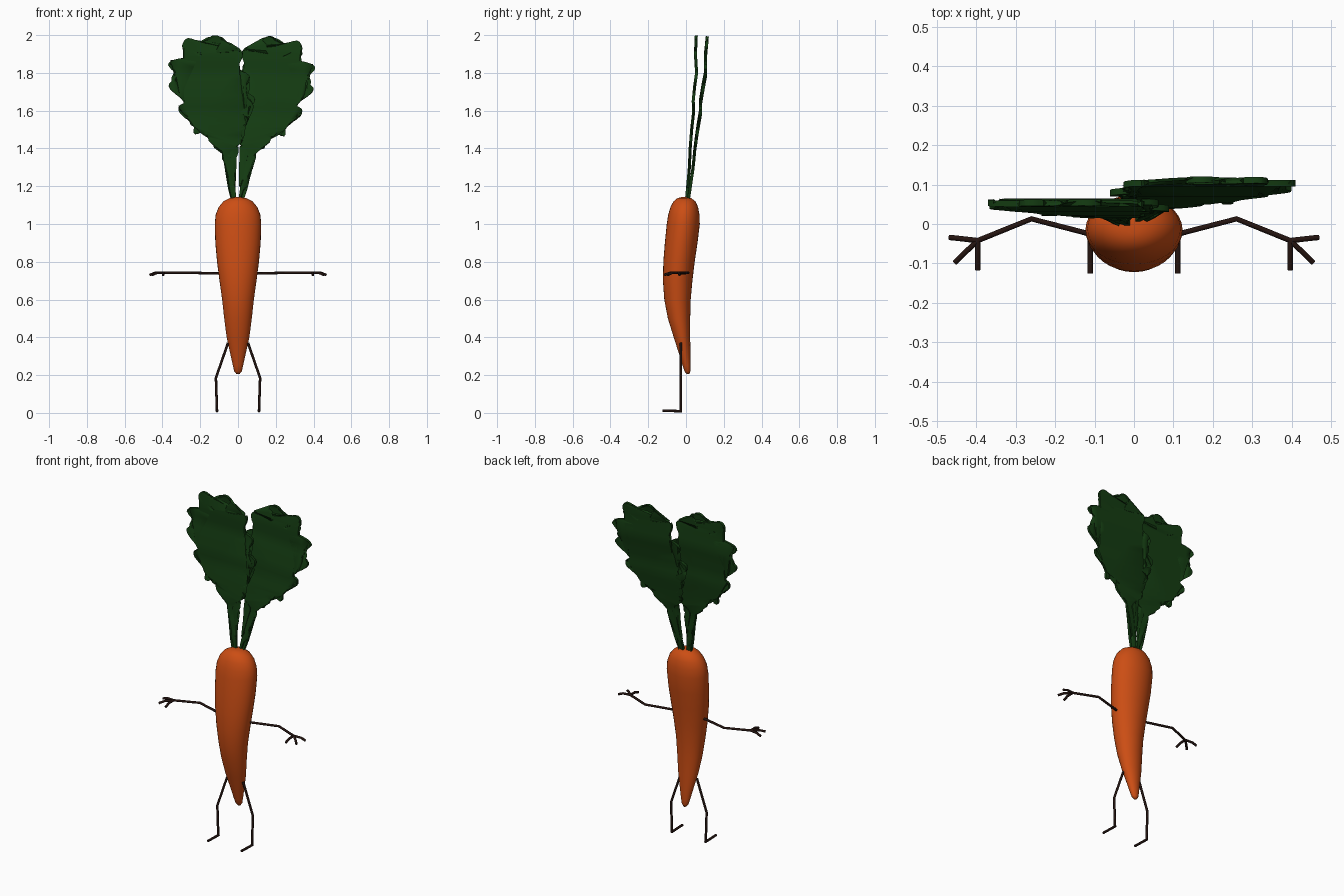
import bpy, bmesh, math
from mathutils import Vector

if "Cube" in bpy.data.objects:
    bpy.data.objects.remove(bpy.data.objects["Cube"])


def material(name, rgb):
    m = bpy.data.materials.new(name)
    m.diffuse_color = (*rgb, 1)
    m.use_nodes = True
    m.node_tree.nodes["Principled BSDF"].inputs["Base Color"].default_value = m.diffuse_color
    return m


ORANGE = material("orange", (0.6, 0.075, 0.007))
GREEN = material("leaf_green", (0.007, 0.045, 0.006))
BROWN = material("dark_brown", (0.018, 0.007, 0.005))


def add_mesh(name, bm, mat, angle):
    bmesh.ops.recalc_face_normals(bm, faces=bm.faces)
    me = bpy.data.meshes.new(name)
    bm.to_mesh(me)
    bm.free()
    me.materials.append(mat)
    ob = bpy.data.objects.new(name, me)
    bpy.context.collection.objects.link(ob)
    bpy.ops.object.select_all(action='DESELECT')
    ob.select_set(True)
    bpy.context.view_layer.objects.active = ob
    bpy.ops.object.shade_smooth_by_angle(angle=math.radians(angle))
    return ob


# Root body: elliptical rings (z, half width, y front, y back)
RINGS = [(0.205, 0.008, 0.003, 0.018), (0.22, 0.02, -0.008, 0.023), (0.25, 0.027, -0.018, 0.024),
         (0.3, 0.038, -0.033, 0.024), (0.4, 0.06, -0.065, 0.022), (0.5, 0.073, -0.096, 0.022),
         (0.6, 0.084, -0.115, 0.025), (0.7, 0.098, -0.122, 0.034), (0.8, 0.111, -0.12, 0.046),
         (0.9, 0.12, -0.112, 0.061), (1.0, 0.123, -0.102, 0.073), (1.05, 0.118, -0.094, 0.071),
         (1.09, 0.102, -0.082, 0.064), (1.12, 0.077, -0.066, 0.05), (1.137, 0.045, -0.045, 0.028),
         (1.142, 0.015, -0.025, 0.005)]
N = 32
bm = bmesh.new()
rows = []
for z, w, y0, y1 in RINGS:
    rows.append([bm.verts.new((w * math.cos(2 * math.pi * i / N),
                               (y0 + y1) / 2 + (y1 - y0) / 2 * math.sin(2 * math.pi * i / N), z))
                 for i in range(N)])
for a, b in zip(rows, rows[1:]):
    for i in range(N):
        j = (i + 1) % N
        bm.faces.new((a[i], a[j], b[j], b[i]))
bm.faces.new(rows[0])
bm.faces.new(rows[-1])
add_mesh("root_body", bm, ORANGE, 80)

# Leaf outline with stem, in hundredths (x, z)
LEAF = [(-3.6, 112), (-7.6, 133), (-8.5, 138), (-15.4, 143.8), (-17, 149.1), (-22.8, 147.5),
        (-23.3, 151.3), (-22.3, 154.4), (-30.7, 158.7), (-31.3, 162.4), (-28.6, 164.5),
        (-35.5, 170.9), (-36.6, 174), (-32.3, 178.3), (-37, 184.1), (-34.4, 186.8), (-25.4, 188.3),
        (-19, 189.4), (-21.2, 191.5), (-28, 192.6), (-29.1, 195.8), (-26.5, 198.4), (-21.2, 196.8),
        (-18.5, 196.3), (-13.8, 199.6), (-10, 199.4), (-8, 196.3), (-11.1, 193.1), (-11.1, 190.5),
        (1, 192), (2.6, 189.4), (0.5, 182.5), (5.8, 178.8), (5.8, 175.1), (2.6, 171.4),
        (8.5, 167.2), (8, 163.4), (1, 159.2), (4.8, 156.6), (4.2, 152.8), (-0.5, 150.2),
        (2.6, 145.4), (1.6, 142.8), (-4.2, 138), (-3.8, 133), (-0.8, 112)]
# Side-view bend of the leaf (z, y)
BEND = [(110, 0), (130, 1.8), (140, 2.2), (150, 3.0), (160, 4.1), (165, 3.8), (173, 4.6),
        (180, 5.6), (190, 5.0), (201, 5.5)]


def bend(z):
    for (z0, a), (z1, b) in zip(BEND, BEND[1:]):
        if z <= z1:
            return a + (b - a) * (z - z0) / (z1 - z0)
    return BEND[-1][1]


def smooth_outline(pts, steps=3):
    p = [Vector(q) for q in pts]
    n = len(p)
    tan = [(p[(i + 1) % n] - p[i - 1]).normalized() for i in range(n)]
    out = []
    for i in range(n):
        a, b = p[i], p[(i + 1) % n]
        d = (b - a).length
        for s in range(steps):
            t = s / steps
            out.append(a * (2*t**3 - 3*t*t + 1) + b * (3*t*t - 2*t**3)
                       + tan[i] * d * (t**3 - 2*t*t + t) + tan[(i + 1) % n] * d * (t**3 - t*t))
    return out


def leaf(name, mirrored):
    bm = bmesh.new()
    bm.faces.new([bm.verts.new((p.x, 0, p.y)) for p in smooth_outline(LEAF)])
    bmesh.ops.triangulate(bm, faces=bm.faces)
    for z in range(114, 200, 3):
        bmesh.ops.bisect_plane(bm, geom=bm.verts[:] + bm.edges[:] + bm.faces[:],
                               plane_co=(0, 0, z), plane_no=(0, 0, 1))
    c, s = math.cos(math.radians(3.7)), math.sin(math.radians(3.7))
    for v in bm.verts:
        x, z = v.co.x, v.co.z
        y = bend(z)
        if mirrored:
            y += 1 + 0.055 * (z - 112)
            dx, dz = -x - 6.4, z - 138
            x, z = 7.4 + dx * c + dz * s, 138 - dx * s + dz * c
        v.co = Vector((x, y, z)) / 100
    ob = add_mesh(name, bm, GREEN, 40)
    mod = ob.modifiers.new("thickness", 'SOLIDIFY')
    mod.thickness = 0.016
    mod.offset = 0
    # keep the rim crisp after thickening
    bpy.ops.object.modifier_apply(modifier=mod.name)
    bpy.ops.object.shade_smooth_by_angle(angle=math.radians(40))


leaf("left_leaf", False)
leaf("right_leaf", True)


# Twig limbs: round tubes along straight paths
def limb(name, paths, side):
    cu = bpy.data.curves.new(name, 'CURVE')
    cu.dimensions = '3D'
    cu.bevel_depth = 0.0068
    cu.bevel_resolution = 2
    cu.use_fill_caps = True
    for path in paths:
        sp = cu.splines.new('POLY')
        sp.points.add(len(path) - 1)
        for pt, (x, y, z) in zip(sp.points, path):
            pt.co = (side * x, y, z, 1)
    cu.materials.append(BROWN)
    ob = bpy.data.objects.new(name, cu)
    bpy.context.collection.objects.link(ob)
    bpy.ops.object.select_all(action='DESELECT')
    ob.select_set(True)
    bpy.context.view_layer.objects.active = ob
    bpy.ops.object.convert(target='MESH')
    bpy.ops.object.shade_smooth_by_angle(angle=math.radians(50))


WRIST = (0.396, -0.042, 0.742)
ARM = [[(0.09, -0.031, 0.738), (0.26, 0.013, 0.742), WRIST],
       [WRIST, (0.44, -0.037, 0.741), (0.468, -0.034, 0.73)],
       [WRIST, (0.43, -0.074, 0.741), (0.454, -0.098, 0.73)],
       [WRIST, (0.396, -0.085, 0.741), (0.396, -0.116, 0.73)]]
LEG = [[(0.053, -0.027, 0.37), (0.117, -0.027, 0.185), (0.111, -0.027, 0.008)],
       [(0.111, -0.022, 0.009), (0.111, -0.125, 0.012)]]
for label, side in (("left", -1), ("right", 1)):
    limb(label + "_arm", ARM, side)
    limb(label + "_leg", LEG, side)
